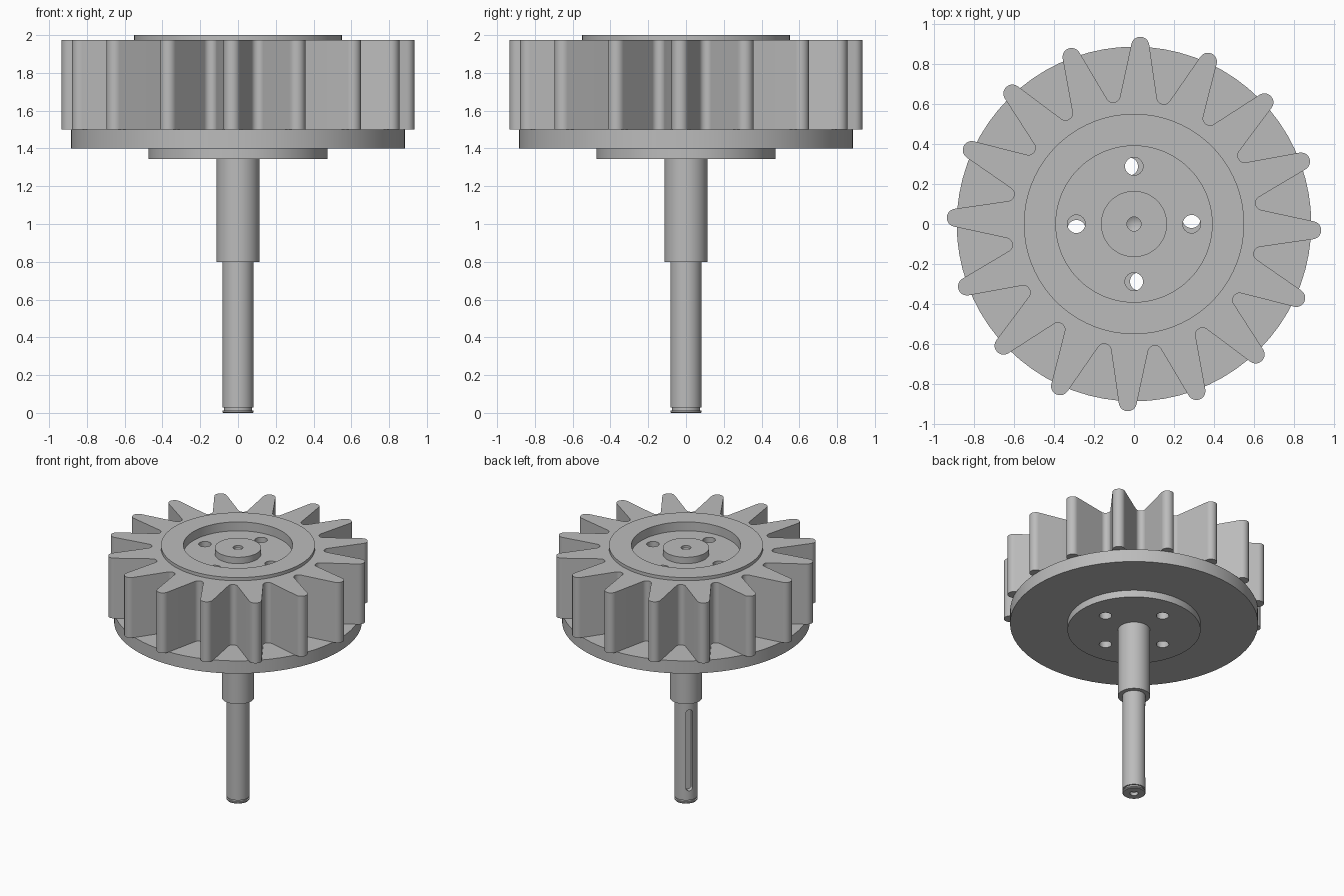
import bpy, bmesh
from math import sin, cos, pi, radians, acos, atan2, hypot
from mathutils import Matrix, Vector

if "Cube" in bpy.data.objects:
    bpy.data.objects.remove(bpy.data.objects["Cube"], do_unlink=True)

steel = bpy.data.materials.new("plain_grey_steel")
steel.use_nodes = True
grey = (0.5, 0.5, 0.5, 1)
steel.diffuse_color = grey
steel.node_tree.nodes["Principled BSDF"].inputs["Base Color"].default_value = grey

SIDES = 72
TEETH = 16


def polar(r, a):
    return Vector((r * cos(a), r * sin(a), 0))


def make_object(name, bm):
    bmesh.ops.recalc_face_normals(bm, faces=bm.faces)
    mesh = bpy.data.meshes.new(name)
    bm.to_mesh(mesh)
    bm.free()
    mesh.materials.append(steel)
    obj = bpy.data.objects.new(name, mesh)
    bpy.context.collection.objects.link(obj)
    return obj


def lathe(name, profile):
    """Revolve (radius, height) points around the z axis."""
    bm = bmesh.new()
    verts = [bm.verts.new((r, 0, z)) for r, z in profile]
    edges = [bm.edges.new(pair) for pair in zip(verts, verts[1:])]
    bmesh.ops.spin(bm, geom=verts + edges, cent=(0, 0, 0), axis=(0, 0, 1),
                   angle=2 * pi, steps=SIDES, use_duplicate=False)
    bmesh.ops.remove_doubles(bm, verts=bm.verts, dist=0.0001)
    return make_object(name, bm)


def extrude_loops(name, loops, z0, z1):
    """Fill flat closed loops (outer, then holes) and extrude upward."""
    bm = bmesh.new()
    edges = []
    for loop in loops:
        vs = [bm.verts.new((p.x, p.y, z0)) for p in loop]
        edges += [bm.edges.new((vs[i - 1], vs[i])) for i in range(len(vs))]
    bmesh.ops.triangle_fill(bm, edges=edges, use_beauty=True)
    top = bmesh.ops.extrude_face_region(bm, geom=bm.faces[:], use_keep_orig=True)
    moved = [g for g in top["geom"] if isinstance(g, bmesh.types.BMVert)]
    bmesh.ops.translate(bm, verts=moved, vec=(0, 0, z1 - z0))
    return make_object(name, bm)


def cut(obj, cutter):
    mod = obj.modifiers.new("cut", "BOOLEAN")
    mod.operation = "DIFFERENCE"
    mod.solver = "EXACT"
    mod.object = cutter
    bpy.context.view_layer.objects.active = obj
    bpy.ops.object.modifier_apply(modifier=mod.name)
    bpy.data.objects.remove(cutter, do_unlink=True)


def drill_bolt_holes(obj, turn, z0, z1):
    bm = bmesh.new()
    for i in range(4):
        spot = polar(0.288, turn + i * pi / 2) + Vector((0, 0, (z0 + z1) / 2))
        bmesh.ops.create_cone(bm, cap_ends=True, segments=32, radius1=0.045,
                              radius2=0.045, depth=z1 - z0,
                              matrix=Matrix.Translation(spot))
    cut(obj, make_object("hole_cutter", bm))


def tooth_outline():
    """Rounded tips and valleys joined by straight flanks."""
    tip_r, root_r, half = 0.045, 0.035, pi / TEETH
    tip, root = polar(0.89, 0), polar(0.65, half)
    d = root - tip
    flank = atan2(d.y, d.x) - acos((tip_r + root_r) / hypot(d.x, d.y))
    steps = 10
    pitch = [tip + polar(tip_r, flank * (2 * i / steps - 1)) for i in range(steps + 1)]
    sweep = flank - half
    pitch += [root + polar(root_r, pi + half + sweep * (1 - 2 * i / steps))
              for i in range(steps + 1)]
    points = []
    for k in range(TEETH):
        turn = Matrix.Rotation(radians(-2) + 2 * half * k, 3, "Z")
        points += [turn @ p for p in pitch]
    return points


# Wheel body: backing disc, raised collar and recessed face
wheel = lathe("wheel_body", [
    (0, 1.4), (0.885, 1.4), (0.885, 1.5), (0.55, 1.5), (0.55, 2.0),
    (0.39, 2.0), (0.39, 1.93), (0, 1.93)])
drill_bolt_holes(wheel, 0, 1.3, 2.1)

# Toothed ring around the body
bore = [polar(0.5, 2 * pi * i / SIDES) for i in range(SIDES)]
teeth = extrude_loops("tooth_ring", [tooth_outline(), bore], 1.5, 1.975)

# Stepped shaft with end groove, centre drillings, mounting flange and hub
shaft = lathe("shaft_and_flange", [
    (0, 0.04), (0.03, 0.025), (0.03, 0), (0.078, 0), (0.083, 0.005),
    (0.083, 0.013), (0.073, 0.013), (0.073, 0.028), (0.083, 0.028),
    (0.083, 0.8), (0.115, 0.8), (0.115, 1.345), (0.475, 1.345),
    (0.475, 1.4), (0.165, 1.4), (0.165, 1.98), (0.035, 1.98),
    (0.035, 1.96), (0, 1.94)])
drill_bolt_holes(shaft, radians(5), 1.3, 1.45)

# Round-ended keyway in the lower shaft
slot = []
for centre, start in ((0.715, 0), (0.125, pi)):
    slot += [Vector((centre - 0.42, 0, 0)) + polar(0.025, start - pi / 2 + pi * i / 10)
             for i in range(11)]
key = extrude_loops("keyway_cutter", [slot], 0.045, 0.15)
stand_up = Matrix(((0, 0, 1, 0), (0, 1, 0, 0), (-1, 0, 0, 0), (0, 0, 0, 1)))
key.data.transform(Matrix.Translation((0, 0, 0.42))
                   @ Matrix.Rotation(radians(142), 4, "Z") @ stand_up)
cut(shaft, key)

# Smooth the round walls, keep the machined edges crisp
for obj in (wheel, teeth, shaft):
    bpy.ops.object.select_all(action="DESELECT")
    obj.select_set(True)
    bpy.context.view_layer.objects.active = obj
    bpy.ops.object.shade_smooth_by_angle(angle=radians(30))
